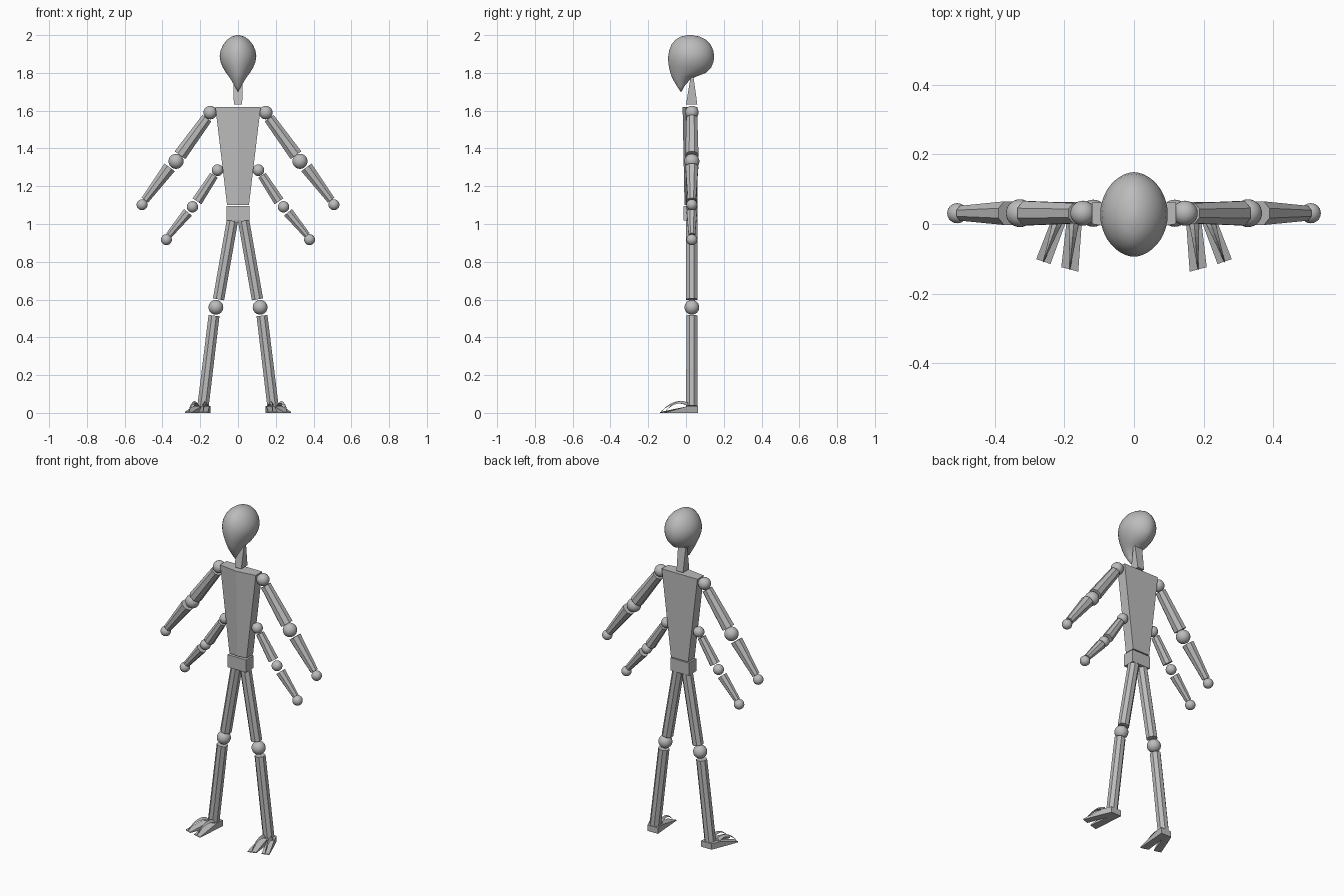
import bpy, bmesh, math
from mathutils import Vector

cube = bpy.data.objects.get("Cube")
if cube:
    bpy.data.objects.remove(cube, do_unlink=True)

grey = bpy.data.materials.new("plain_grey")
grey.use_nodes = True
grey.diffuse_color = (0.5, 0.5, 0.5, 1)
grey.node_tree.nodes["Principled BSDF"].inputs["Base Color"].default_value = (0.5, 0.5, 0.5, 1)

DEPTH = 0.031  # y of the limb centre lines


def finish(name, bm, smooth=False):
    bmesh.ops.recalc_face_normals(bm, faces=bm.faces[:])
    for f in bm.faces:
        f.smooth = smooth
    mesh = bpy.data.meshes.new(name)
    bm.to_mesh(mesh)
    bm.free()
    mesh.materials.append(grey)
    ob = bpy.data.objects.new(name, mesh)
    bpy.context.collection.objects.link(ob)
    return ob


def loft(name, rings, smooth=False):
    """Skin a list of equal-length point rings and cap both ends."""
    bm = bmesh.new()
    loops = [[bm.verts.new(p) for p in ring] for ring in rings]
    n = len(loops[0])
    for a, b in zip(loops, loops[1:]):
        for i in range(n):
            j = (i + 1) % n
            bm.faces.new((a[i], a[j], b[j], b[i]))
    bm.faces.new(loops[0])
    bm.faces.new(loops[-1])
    return finish(name, bm, smooth)


def ball(name, x, z, r):
    bm = bmesh.new()
    bmesh.ops.create_uvsphere(bm, u_segments=24, v_segments=14, radius=r)
    bmesh.ops.translate(bm, verts=bm.verts[:], vec=(x, DEPTH, z))
    return finish(name, bm, True)


def rod(name, x0, z0, r0, x1, z1, r1, sides=8):
    """Faceted tapered limb segment between two points."""
    a, b = Vector((x0, DEPTH, z0)), Vector((x1, DEPTH, z1))
    u = Vector((0, 1, 0))
    v = (b - a).normalized().cross(u)
    rings = []
    for c, r in ((a, r0), (b, r1)):
        angles = [2 * math.pi * (i + 0.5) / sides for i in range(sides)]
        rings.append([c + (u * math.cos(t) + v * math.sin(t)) * r * 1.05 for t in angles])
    return loft(name, rings)


def rect(x, y0, y1, z):
    return [(-x, y0, z), (x, y0, z), (x, y1, z), (-x, y1, z)]


# Head: bent teardrop from slices (z, front y, back y, half width)
slices = [
    (1.70, -0.028, -0.024, 0.002), (1.73, -0.048, -0.008, 0.018),
    (1.765, -0.069, 0.022, 0.038), (1.783, -0.077, 0.060, 0.050),
    (1.80, -0.083, 0.106, 0.063), (1.83, -0.090, 0.134, 0.081),
    (1.86, -0.094, 0.146, 0.093), (1.89, -0.094, 0.149, 0.097),
    (1.92, -0.089, 0.144, 0.092), (1.95, -0.077, 0.130, 0.078),
    (1.975, -0.056, 0.106, 0.058), (1.992, -0.028, 0.074, 0.034),
    (2.0, 0.010, 0.030, 0.008)]
rings = []
for z, front, back, half in slices:
    mid, reach = (front + back) / 2, (back - front) / 2
    ring = []
    for i in range(40):
        t = 2 * math.pi * i / 40
        c = math.cos(t)
        ring.append((math.copysign(abs(c) ** 1.1, c) * half, mid + math.sin(t) * reach, z))
    rings.append(ring)
loft("head", rings, True)

# Neck wedge, ridged chest and hip block
loft("neck", [rect(0.022, 0.0, 0.06, 1.633), rect(0.026, 0.026, 0.038, 1.79)])
chest = []
for half, ridge, z in ((0.058, -0.008, 1.10), (0.12, -0.018, 1.62)):
    chest.append([(-half, 0, z), (0, ridge, z), (half, 0, z), (half, 0.062, z), (-half, 0.062, z)])
loft("chest", chest)
loft("hips", [rect(0.062, -0.012, 0.062, 1.018), rect(0.062, -0.012, 0.062, 1.094)])


def toe(name, s, x0, x1, tip0, tip1, y0, y1):
    """Flat wedge prong with a thin curved claw lying over it."""
    loft(name, [
        [(s * x0, 0.004, 0), (s * x1, 0.004, 0), (s * x1, 0.004, 0.034), (s * x0, 0.004, 0.034)],
        [(s * tip0, y0, 0), (s * tip1, y1, 0), (s * tip1, y1, 0.005), (s * tip0, y0, 0.005)]])
    base, tip = (x0 + x1) / 2, (tip0 + tip1) / 2
    claw = []
    for i in range(7):
        t = i / 6
        x, y = base + (tip - base) * t, 0.01 + (y0 - 0.005) * t
        z = 0.045 + 0.07 * t - 0.108 * t * t
        w, h = 0.014 * (1 - t) + 0.001, 0.008 * (1 - t) + 0.001
        claw.append([(s * (x - w), y, z - h), (s * (x + w), y, z - h), (s * x, y, z + h)])
    loft(name + "_claw", claw)


for side, s in (("left", 1), ("right", -1)):
    # Upper and lower pairs of arms
    ball(side + "_shoulder", s * 0.147, 1.59, 0.036)
    rod(side + "_upper_arm", s * 0.165, 1.56, 0.030, s * 0.307, 1.364, 0.036)
    ball(side + "_elbow", s * 0.328, 1.332, 0.040)
    rod(side + "_forearm", s * 0.362, 1.300, 0.035, s * 0.493, 1.126, 0.022)
    ball(side + "_hand", s * 0.508, 1.102, 0.029)
    ball(side + "_lower_shoulder", s * 0.108, 1.285, 0.031)
    rod(side + "_lower_upper_arm", s * 0.127, 1.258, 0.024, s * 0.217, 1.12, 0.029)
    ball(side + "_lower_elbow", s * 0.241, 1.091, 0.030)
    rod(side + "_lower_forearm", s * 0.265, 1.062, 0.028, s * 0.366, 0.94, 0.018)
    ball(side + "_lower_hand", s * 0.379, 0.917, 0.029)
    # Leg
    rod(side + "_thigh", s * 0.030, 1.017, 0.031, s * 0.103, 0.601, 0.031)
    ball(side + "_knee", s * 0.117, 0.559, 0.039)
    rod(side + "_shin", s * 0.127, 0.515, 0.030, s * 0.185, 0.036, 0.031)
    # Foot: heel block and two splayed toes
    loft(side + "_heel", [
        [(s * 0.150, 0.004, z), (s * 0.240, 0.004, z), (s * 0.215, 0.063, z), (s * 0.145, 0.063, z)]
        for z in (0, 0.036)])
    toe(side + "_inner_toe", s, 0.150, 0.194, 0.160, 0.209, -0.137, -0.124)
    toe(side + "_outer_toe", s, 0.196, 0.240, 0.240, 0.281, -0.115, -0.101)
